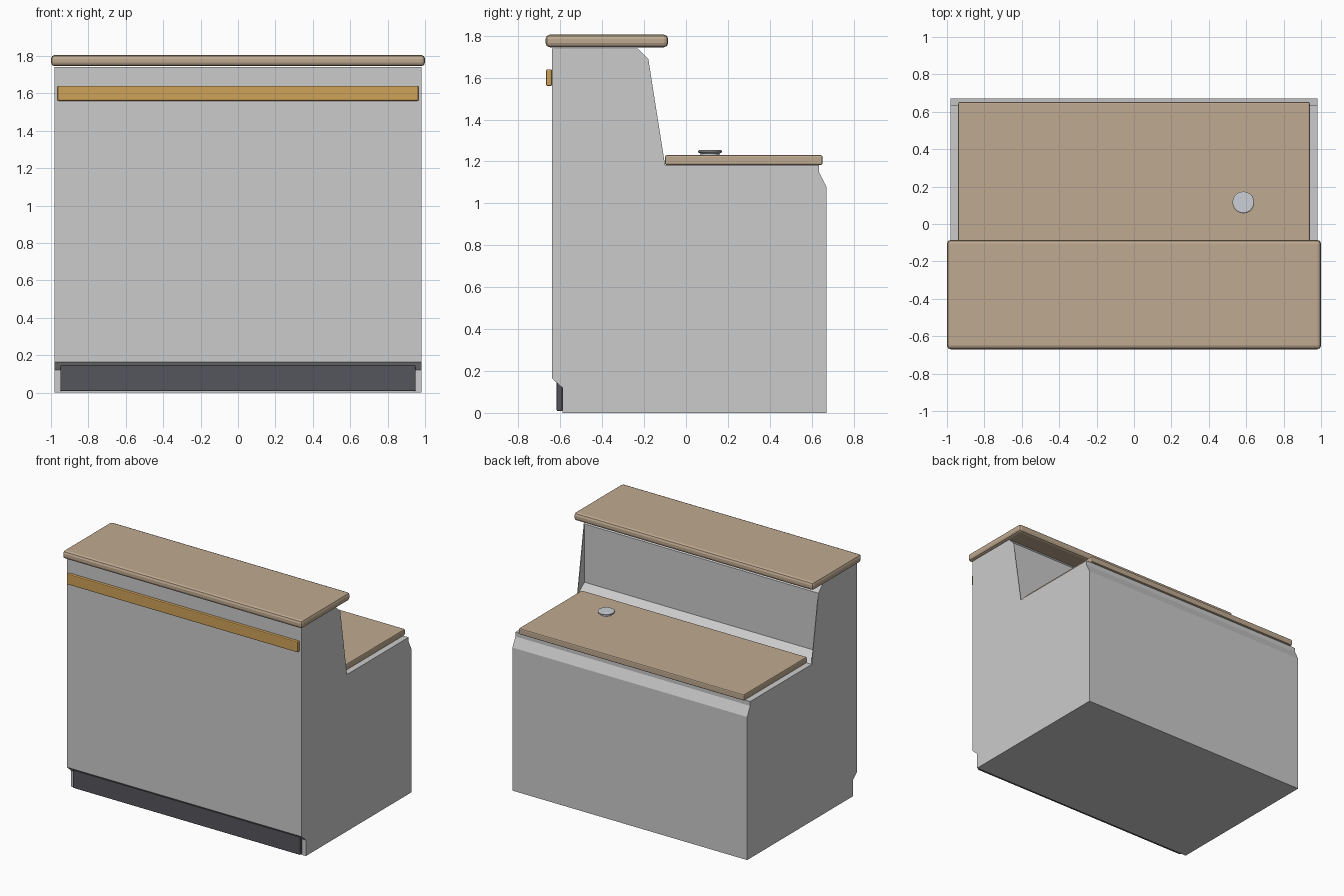
import bpy, bmesh

if "Cube" in bpy.data.objects:
    bpy.data.objects.remove(bpy.data.objects["Cube"])

def material(name, rgb):
    m = bpy.data.materials.new(name)
    m.diffuse_color = (*rgb, 1)
    m.use_nodes = True
    m.node_tree.nodes["Principled BSDF"].inputs["Base Color"].default_value = m.diffuse_color
    return m

wood = material("light_wood", (0.52, 0.40, 0.28))
gold = material("golden_wood", (0.62, 0.36, 0.10))
dark = material("dark_plinth", (0.09, 0.09, 0.11))
metal = material("metal", (0.60, 0.63, 0.66))

def finish(name, bm, mat=None):
    bmesh.ops.recalc_face_normals(bm, faces=bm.faces)
    me = bpy.data.meshes.new(name)
    bm.to_mesh(me)
    bm.free()
    ob = bpy.data.objects.new(name, me)
    bpy.context.collection.objects.link(ob)
    if mat:
        me.materials.append(mat)
    return ob

def extrude_profile(name, pts, x0, x1):
    """Extrude a (y, z) profile from x0 to x1."""
    bm = bmesh.new()
    face = bm.faces.new([bm.verts.new((x0, y, z)) for y, z in pts])
    ext = bmesh.ops.extrude_face_region(bm, geom=[face])
    verts = [g for g in ext["geom"] if isinstance(g, bmesh.types.BMVert)]
    bmesh.ops.translate(bm, verts=verts, vec=(x1 - x0, 0, 0))
    bmesh.ops.triangulate(bm, faces=[f for f in bm.faces if len(f.verts) > 4])
    return finish(name, bm)

def slab(name, half_x, y, z, bevel, mat, segments=2):
    """Box with softened edges."""
    bm = bmesh.new()
    bmesh.ops.create_cube(bm, size=1)
    bmesh.ops.scale(bm, verts=bm.verts, vec=(2 * half_x, y[1] - y[0], z[1] - z[0]))
    bmesh.ops.translate(bm, verts=bm.verts, vec=(0, sum(y) / 2, sum(z) / 2))
    ob = finish(name, bm, mat)
    mod = ob.modifiers.new("soft_edges", "BEVEL")
    mod.width = bevel
    mod.segments = segments
    return ob

# Cabinet body: stepped profile with chamfered corners and a toe recess
extrude_profile("cabinet_body", [
    (-0.59, 0), (-0.59, 0.12), (-0.64, 0.165), (-0.64, 1.74), (-0.23, 1.74),
    (-0.18, 1.69), (-0.18, 1.25), (-0.10, 1.183), (0.635, 1.183),
    (0.635, 1.15), (0.67, 1.08), (0.67, 0)], -0.98, 0.98)

# Thin sloping cheeks closing the ends of the step
for side, x in (("left", -0.98), ("right", 0.975)):
    extrude_profile(side + "_cheek", [(-0.18, 1.69), (-0.10, 1.183), (-0.18, 1.25)],
                    x, x + 0.005)

# Slabs and trims
slab("upper_counter", 1.0, (-0.67, -0.085), (1.745, 1.805), 0.02, wood)
slab("worktop", 0.94, (-0.10, 0.652), (1.183, 1.23), 0.008, wood)
slab("front_rail", 0.965, (-0.667, -0.64), (1.56, 1.64), 0.006, gold)
slab("kick_plate", 0.95, (-0.617, -0.59), (0.008, 0.15), 0.006, dark)

# Cable grommet: narrow collar under a wider cap
bm = bmesh.new()
rings = []
for r, z in ((0.045, 1.225), (0.045, 1.238), (0.058, 1.244), (0.058, 1.25), (0.052, 1.254)):
    ring = bmesh.ops.create_circle(bm, segments=32, radius=r)["verts"]
    bmesh.ops.translate(bm, verts=ring, vec=(0.585, 0.115, z))
    rings.append(ring)
for a, b in zip(rings, rings[1:]):
    for i in range(32):
        j = (i + 1) % 32
        bm.faces.new((a[i], a[j], b[j], b[i]))
bm.faces.new(rings[0])
bm.faces.new(rings[-1])
grommet = finish("cable_grommet", bm, metal)
bpy.context.view_layer.objects.active = grommet
grommet.select_set(True)
bpy.ops.object.shade_smooth_by_angle()
